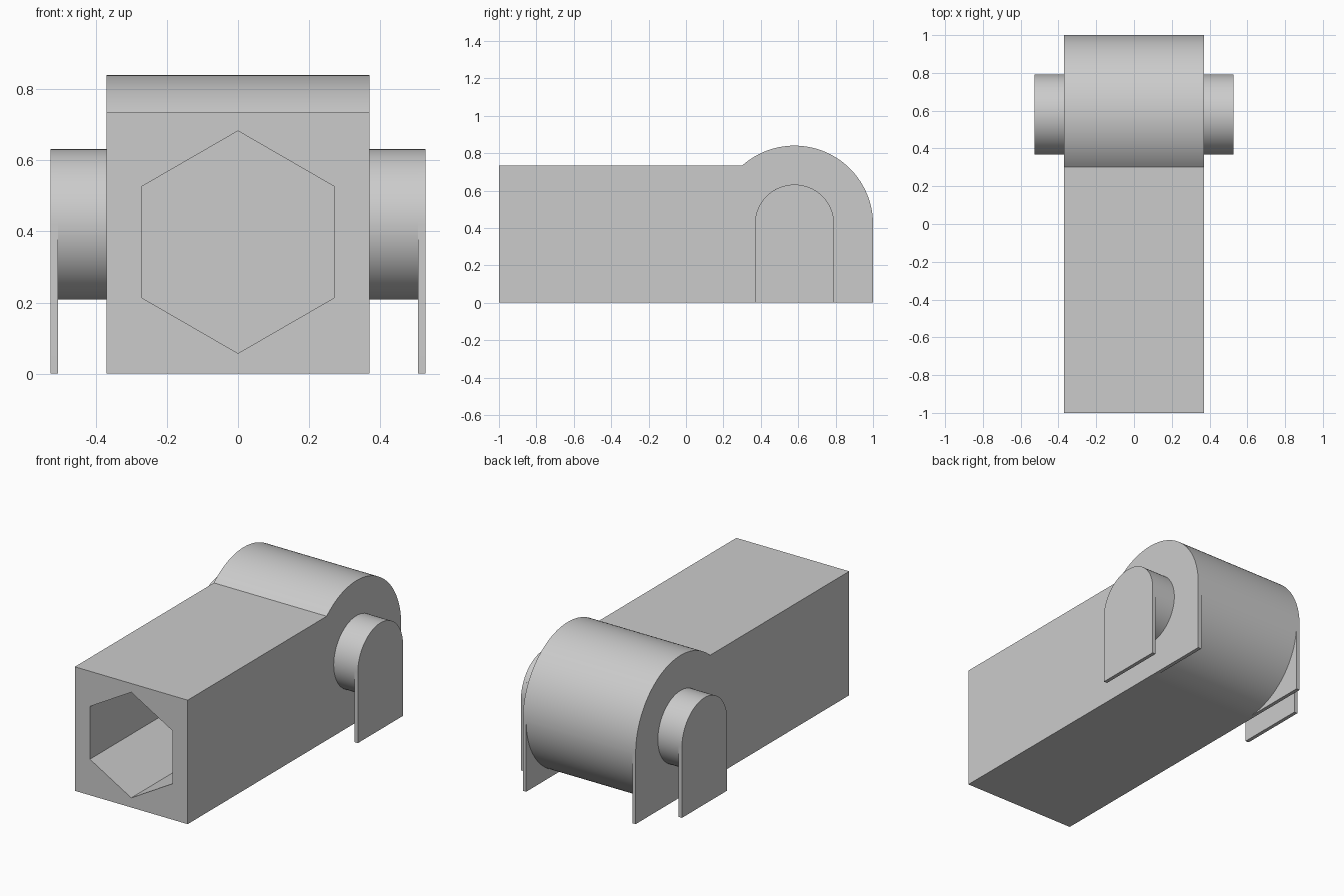
import bpy
import bmesh
from math import asin, cos, sin, pi, radians

cube = bpy.data.objects.get("Cube")
if cube:
    bpy.data.objects.remove(cube, do_unlink=True)

grey = bpy.data.materials.new("plain grey")
grey.use_nodes = True
COLOUR = (0.6, 0.6, 0.6, 1)
grey.diffuse_color = COLOUR
grey.node_tree.nodes["Principled BSDF"].inputs["Base Color"].default_value = COLOUR

HALF_W, PLATE = 0.37, 0.022      # body half width, side plate thickness
BOX_TOP = 0.735
CY, CZ, R, PEG_R = 0.58, 0.42, 0.42, 0.212


def arc(radius, start, end, steps=48):
    """Points in the side plane around the pivot axis."""
    return [(CY + radius * cos(start + (end - start) * i / steps),
             CZ + radius * sin(start + (end - start) * i / steps))
            for i in range(steps + 1)]


def extrude(name, points, direction):
    """Prism from 3D points pushed along a direction."""
    bm = bmesh.new()
    face = bm.faces.new([bm.verts.new(p) for p in points])
    new = bmesh.ops.extrude_face_region(bm, geom=[face])["geom"]
    verts = [v for v in new if isinstance(v, bmesh.types.BMVert)]
    bmesh.ops.translate(bm, verts=verts, vec=direction)
    bmesh.ops.recalc_face_normals(bm, faces=bm.faces)
    mesh = bpy.data.meshes.new(name)
    bm.to_mesh(mesh)
    bm.free()
    mesh.materials.append(grey)
    obj = bpy.data.objects.new(name, mesh)
    bpy.context.collection.objects.link(obj)
    return obj


def side_prism(name, profile, x0, x1):
    return extrude(name, [(x0, y, z) for y, z in profile], (x1 - x0, 0, 0))


def activate(obj):
    bpy.ops.object.select_all(action="DESELECT")
    obj.select_set(True)
    bpy.context.view_layer.objects.active = obj


def smooth(obj):
    activate(obj)
    bpy.ops.object.shade_smooth_by_angle(angle=radians(30))


def cut(obj, cutter):
    cutter.hide_render = True
    mod = obj.modifiers.new("cut", "BOOLEAN")
    mod.operation = "DIFFERENCE"
    mod.solver = "EXACT"
    mod.object = cutter
    activate(obj)
    bpy.ops.object.modifier_apply(modifier=mod.name)
    bpy.data.objects.remove(cutter, do_unlink=True)


# Body: long box running into a round barrel, square lower corner at the back
meet = pi - asin((BOX_TOP - CZ) / R)
body = side_prism("body", [(-1, 0), (CY + R, 0)] + arc(R, 0, meet) + [(-1, BOX_TOP)],
                  -HALF_W, HALF_W)

# Round off the lower back corner between the two thin side plates
corner = [(CY, -0.1), (1.1, -0.1), (1.1, CZ)] + arc(R, 0, -pi / 2)
cut(body, side_prism("corner_cutter", corner, PLATE - HALF_W, HALF_W - PLATE))

# Hexagonal socket in the front
hexagon = [(0.313 * sin(i * pi / 3), -1.1, 0.37 + 0.313 * cos(i * pi / 3)) for i in range(6)]
cut(body, extrude("socket_cutter", hexagon, (0, 1.3, 0)))
smooth(body)

# Pivot pegs, each with an arched end plate reaching the ground
arch = [(CY - PEG_R, 0), (CY + PEG_R, 0)] + arc(PEG_R, 0, pi)
for side, s in (("left", 1), ("right", -1)):
    smooth(side_prism(side + "_peg", arc(PEG_R, 0, 2 * pi, 64)[:-1], s * HALF_W, s * 0.506))
    smooth(side_prism(side + "_peg_plate", arch, s * 0.506, s * 0.528))
